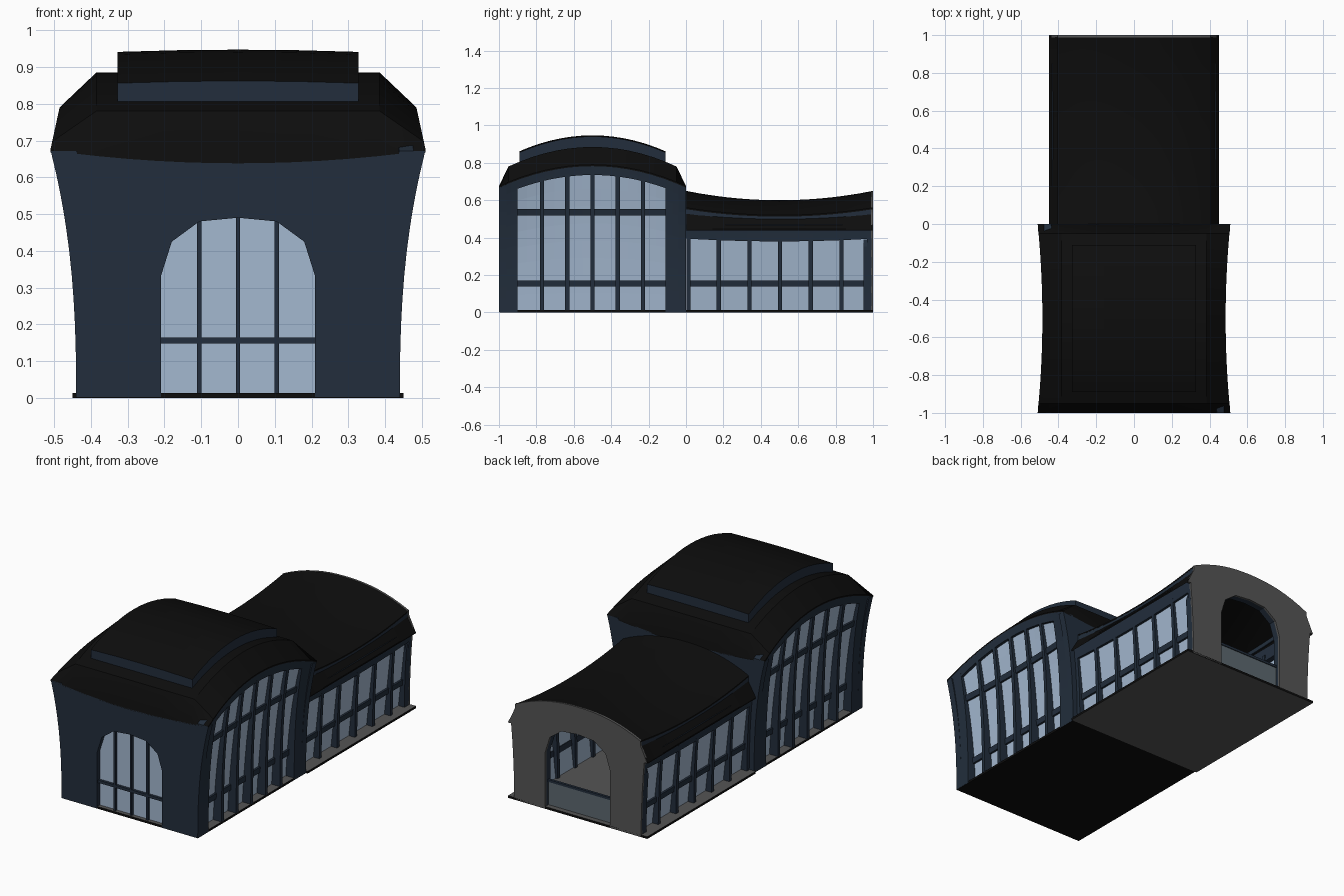
import bpy, bmesh
from mathutils import Vector

old = bpy.data.objects.get("Cube")
if old:
    bpy.data.objects.remove(old)


def material(name, *rgb):
    m = bpy.data.materials.new(name)
    m.use_nodes = True
    m.diffuse_color = (*rgb, 1)
    m.node_tree.nodes["Principled BSDF"].inputs["Base Color"].default_value = (*rgb, 1)
    return m


NAVY = material("navy paint", .016, .027, .045)
BLACK = material("black roofing", .004, .004, .004)
GLASS = material("pale blue glass", .37, .48, .63)
GREY = material("grey stone", .09, .09, .09)
DULL = material("dull glass", .11, .14, .16)


# ---- helpers ----
def finish(name, bm, shift, mats, rule=None, mirror=False, smooth=False):
    """Thicken an open surface along shift and make it an object."""
    new = bmesh.ops.extrude_face_region(bm, geom=bm.faces[:], use_keep_orig=True)["geom"]
    bmesh.ops.translate(bm, vec=Vector(shift),
                        verts=[g for g in new if isinstance(g, bmesh.types.BMVert)])
    bmesh.ops.recalc_face_normals(bm, faces=bm.faces[:])
    if rule:
        for f in bm.faces:
            f.material_index = rule(f.normal)
    me = bpy.data.meshes.new(name)
    bm.to_mesh(me)
    bm.free()
    for m in mats:
        me.materials.append(m)
    ob = bpy.data.objects.new(name, me)
    bpy.context.collection.objects.link(ob)
    if mirror:
        ob.modifiers.new("mirror", "MIRROR").use_clip = False
    if smooth:
        bpy.ops.object.select_all(action="DESELECT")
        ob.select_set(True)
        bpy.context.view_layer.objects.active = ob
        bpy.ops.object.shade_smooth_by_angle(angle=.45)
    return ob


def sheet(name, rows, shift, mats, **kw):
    bm = bmesh.new()
    g = [[bm.verts.new(p) for p in r] for r in rows]
    for a, b in zip(g, g[1:]):
        for i in range(len(a) - 1):
            bm.faces.new((a[i], a[i + 1], b[i + 1], b[i]))
    return finish(name, bm, shift, mats, **kw)


def side_slab(name, ys, lo, hi, xf, depth, mat, n=8):
    """Piece of both side walls, following the lean xf(y, z)."""
    rows = []
    for y in ys:
        zs = [lo(y) + (hi(y) - lo(y)) * j / n for j in range(n + 1)]
        rows.append([(xf(y, z), y, z) for z in zs])
    return sheet(name, rows, (-depth, 0, 0), [mat], mirror=True)


def both(half):
    """Mirror a half row that starts at x = 0."""
    return [(-x, y, z) for x, y, z in half[:0:-1]] + half


def span(a, b, n):
    return [a + (b - a) * i / n for i in range(n + 1)]


def const(v):
    return lambda y: v


ARCH = [(.21, .002), (.21, .33), (.18, .425), (.105, .48), (0, .49)]


def arched_wall(name, half, y, thick, mat):
    """Wall with an arched doorway; half runs from the base up to x = 0."""
    loop = half + [(-x, z) for x, z in half[-2::-1]]
    loop += [(-x, z) for x, z in ARCH] + ARCH[-2::-1]
    bm = bmesh.new()
    bm.faces.new([bm.verts.new((x, y, z)) for x, z in loop])
    return finish(name, bm, (0, thick, 0), [mat])


def box(name, x, y, z, mats, rule=None):
    rows = [[(a, b, z[1]) for a in x] for b in y]
    return sheet(name, rows, (0, 0, z[0] - z[1]), mats, rule=rule)


# ---- front hall shape ----
def eave_z(y):
    return .79 - .115 * ((y + .5) / .5) ** 2


def eave_x(y):
    return .485 + .025 * ((y + .5) / .5) ** 2


def hall_x(y, z):
    return .44 + (eave_x(y) - .44) * (max(z, 0) / eave_z(y)) ** 2.5


def hall_glass_x(y, z):
    return hall_x(y, z) - .015 - .04 * max(0, 1 - z / .7)


def window_top(y):
    return eave_z(y) - .055


def gutter_z(x):
    return .64 + .035 * (x / .51) ** 2


# hall end walls
hall_half = [(hall_x(-1, z), z) for z in span(.002, .67, 10)]
hall_half += [(x, gutter_z(x) - .002) for x in span(.45, 0, 6)]
arched_wall("hall_front_wall", hall_half, -1, .04, NAVY)
arched_wall("hall_back_wall", hall_half, -.04, .04, NAVY)

# hall side walls
for label, a, b in (("front", -1, -.9), ("back", -.11, 0)):
    side_slab(f"hall_{label}_pillars", span(a, b, 3), const(.002), lambda y: eave_z(y) - .004,
              hall_x, .07, NAVY, 12)
bays = span(-.9, -.11, 16)
side_slab("hall_arched_headers", bays, window_top, lambda y: eave_z(y) - .004, hall_x, .06, NAVY, 2)
side_slab("hall_side_glass", bays, const(.012), lambda y: window_top(y) + .02, hall_glass_x, .004, GLASS)
for i in range(5):
    y = -.77 + .135 * i
    side_slab(f"hall_side_mullion_{i + 1}", [y - .011, y + .011], const(.012),
              lambda y: window_top(y) + .02, hall_x, .065, NAVY)
for i, z in enumerate((.155, .535)):
    side_slab(f"hall_side_transom_{i + 1}", bays, const(z - .017), const(z + .017),
              lambda y, z: hall_glass_x(y, z) + .012, .02, NAVY, 1)

# hall front window
box("front_window_glass", (-.23, .23), (-.975, -.97), (.012, .5), [GLASS])
for i, x in enumerate((-.105, 0, .105)):
    box(f"front_window_mullion_{i + 1}", (x - .006, x + .006), (-.99, -.965), (.012, .5), [NAVY])
box("front_window_transom", (-.22, .22), (-.99, -.965), (.148, .164), [NAVY])

# hall roof: curved crown with steep skirts down to the eaves
def gutter(y):
    return both([(x, y, gutter_z(x)) for x in (0, .2, .39, .51)])


crown = []
for y in span(-.95, -.05, 14):
    z = .885 - .105 * ((y + .5) / .45) ** 2
    crown.append(both([(0, y, z), (.2, y, z), (.385, y, z), (eave_x(y), y, eave_z(y))]))
sheet("hall_roof", [gutter(-1)] + crown + [gutter(0)], (0, 0, -.008), [BLACK], smooth=True)

# raised roof lantern
rows = [both([(x, y, .947 - .085 * ((y + .5) / .39) ** 2 - .006 * (x / .325) ** 2)
              for x in (0, .16, .328)]) for y in span(-.89, -.11, 14)]
sheet("roof_lantern", rows, (0, 0, -.075), [NAVY, BLACK], rule=lambda n: int(n.z > .5))


# ---- rear wing ----
def sag(y):
    return ((y - .5) / .5) ** 2


def wing_x(y, z):
    return .41 + .02 * (z / .44) ** 2


def wing_glass_x(y, z):
    return .37 + .045 * z / .42


def wing_top(y):
    return .38 + .015 * sag(y)


def roof_half(y):
    top, edge = .60 + .05 * sag(y), .52 + .04 * sag(y)
    return [(x, y, top - (top - edge) * (x / .405) ** 2.2) for x in span(0, .405, 8)]


def step_z(y):
    return .503 + .032 * sag(y)


# wing roof with a stepped edge
ys = span(0, .998, 14)
sheet("wing_roof", [both(roof_half(y)) for y in ys], (0, 0, -.008), [BLACK], smooth=True)
side_slab("wing_roof_step", ys, lambda y: step_z(y) - .01, lambda y: .517 + .04 * sag(y),
          lambda y, z: .403, .01, NAVY, 1)
sheet("wing_eaves", [[(.395, y, step_z(y) + .005), (.45, y, .446)] for y in ys],
      (0, 0, -.008), [BLACK], mirror=True)

# wing side walls
wing_ys = span(.02, .98, 12)
side_slab("wing_headers", span(0, .99, 12), wing_top, const(.47), wing_x, .05, NAVY, 2)
side_slab("wing_side_glass", wing_ys, const(.012), const(.41), wing_glass_x, .004, GLASS, 2)
side_slab("wing_transoms", wing_ys, const(.139), const(.172),
          lambda y, z: wing_glass_x(y, z) + .012, .02, NAVY, 1)
for i, y in enumerate([.013] + [.175 + .164 * k for k in range(5)] + [.98]):
    side_slab(f"wing_pier_{i + 1}", [y - .011, y + .011], const(.012), const(.42), wing_x, .055, NAVY, 4)

# wing end gable with navy lining and low door panel
wall_half = [(wing_x(1, z), z) for z in span(.002, .44, 5)]
edge = [(.45, .44), (.405, step_z(1))]
arched_wall("wing_gable", wall_half + edge + [(x, z) for x, y, z in roof_half(1)[::-1]], 1, -.012, GREY)
arched_wall("gable_lining", wall_half[:-1] + [(.38, .5), (.25, .58), (0, .61)], .95, .038, NAVY)
box("gable_low_panel", (-.215, .215), (.965, .97), (.012, .15), [DULL])
box("gable_rail", (-.215, .215), (.96, .975), (.148, .162), [NAVY])

# floors: grey tops with black rims
box("hall_floor", (-.439, .439), (-.998, 0), (0, .013), [BLACK, GREY], lambda n: int(n.z > .5))
box("wing_floor", (-.45, .45), (0, 1), (0, .013), [BLACK, GREY], lambda n: int(abs(n.z) > .5))
